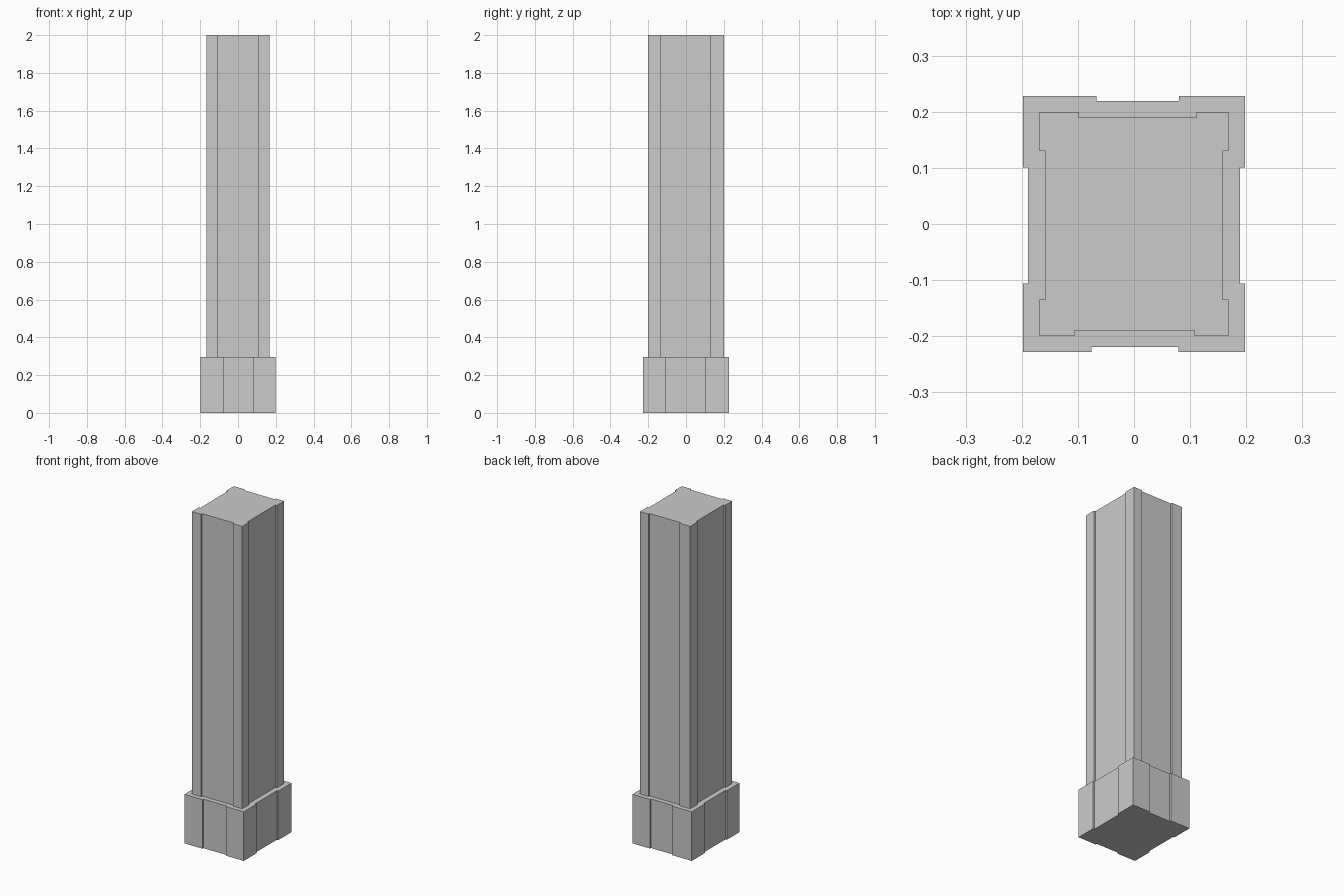
import bpy, bmesh

if "Cube" in bpy.data.objects:
    bpy.data.objects.remove(bpy.data.objects["Cube"])


def panelled_block(name, hx, hy, inset, back, front, side, z0, z1):
    """Upright block with a shallow full-height recess in each face.
    back/front are recess spans in x, side is the recess span in y."""
    ix, iy = hx - inset, hy - inset
    outline = [
        (-hx, -hy), (front[0], -hy), (front[0], -iy), (front[1], -iy), (front[1], -hy),
        (hx, -hy), (hx, side[0]), (ix, side[0]), (ix, side[1]), (hx, side[1]),
        (hx, hy), (back[1], hy), (back[1], iy), (back[0], iy), (back[0], hy),
        (-hx, hy), (-hx, side[1]), (-ix, side[1]), (-ix, side[0]), (-hx, side[0]),
    ]
    bm = bmesh.new()
    face = bm.faces.new([bm.verts.new((x, y, z0)) for x, y in outline])
    top = bmesh.ops.extrude_face_region(bm, geom=[face], use_keep_orig=True)["geom"]
    verts = [g for g in top if isinstance(g, bmesh.types.BMVert)]
    bmesh.ops.translate(bm, verts=verts, vec=(0, 0, z1 - z0))
    bmesh.ops.recalc_face_normals(bm, faces=bm.faces[:])
    mesh = bpy.data.meshes.new(name)
    bm.to_mesh(mesh)
    bm.free()
    obj = bpy.data.objects.new(name, mesh)
    bpy.context.collection.objects.link(obj)
    return obj


# Wide plinth at the foot
panelled_block("plinth", 0.198, 0.228, 0.009, (-0.067, 0.08), (-0.076, 0.079),
               (-0.106, 0.101), 0.0, 0.296)

# Tall shaft standing on the plinth
panelled_block("shaft", 0.168, 0.2, 0.01, (-0.098, 0.111), (-0.106, 0.108),
               (-0.135, 0.13), 0.296, 2.0)
